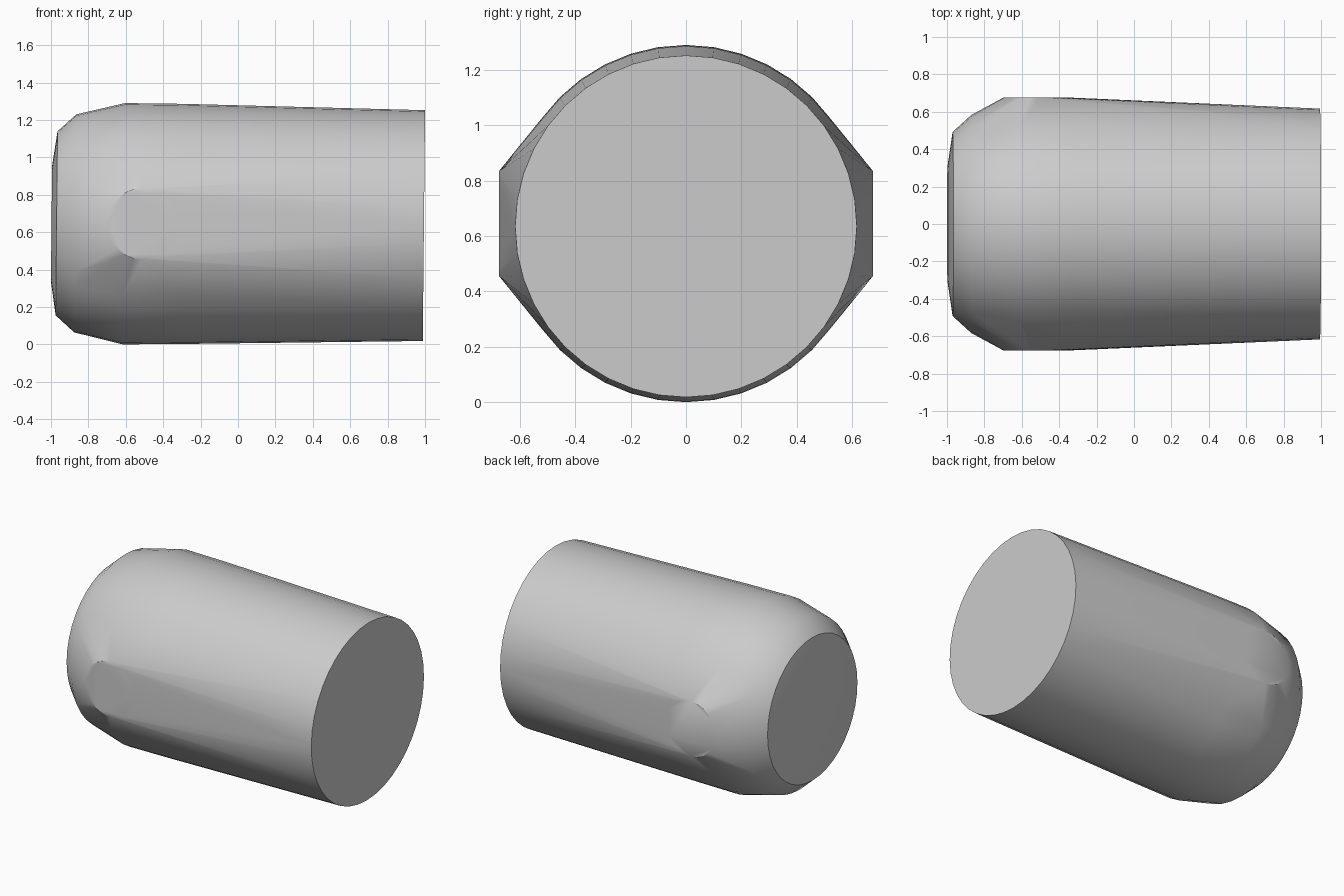
import bpy
import bmesh
import math

if "Cube" in bpy.data.objects:
    bpy.data.objects.remove(bpy.data.objects["Cube"], do_unlink=True)

AXIS_Z = 0.645
LEAN = 0.01  # slight tilt of the rings

# Single grey finish
grey = bpy.data.materials.new("plain_grey")
grey.use_nodes = True
colour = (0.6, 0.6, 0.6, 1.0)
grey.diffuse_color = colour
grey.node_tree.nodes["Principled BSDF"].inputs["Base Color"].default_value = colour

bm = bmesh.new()


def body_ring(x, radius, centre_z, sides=40):
    """Ring of points around the long axis."""
    for i in range(sides):
        a = math.tau * i / sides
        up = radius * math.cos(a)
        bm.verts.new((x + LEAN * up, radius * math.sin(a), centre_z + up))


def side_disc(y, x=-0.51, radius=0.19, sides=24):
    """Round boss outline that the shell is stretched over."""
    for i in range(sides):
        a = math.tau * i / sides
        bm.verts.new((x + radius * math.cos(a), y, AXIS_Z + radius * math.sin(a)))


# Tapered body with a rounded end: x, radius, centre height
profile = [
    (-0.997, 0.31, 0.645),
    (-0.97, 0.492, 0.647),
    (-0.87, 0.583, 0.647),
    (-0.61, 0.645, 0.645),
    (-0.3, 0.642, 0.644),
    (0.994, 0.617, 0.635),
]
for x, radius, z in profile:
    body_ring(x, radius, z)
for side in (-1, 1):
    side_disc(0.675 * side)

# Stretch one closed convex shell over the rings and discs
hull = bmesh.ops.convex_hull(bm, input=bm.verts[:])
loose = {v for v in hull["geom_interior"] + hull["geom_unused"]
         if isinstance(v, bmesh.types.BMVert) and not v.link_faces}
bmesh.ops.delete(bm, geom=list(loose), context="VERTS")
bmesh.ops.dissolve_limit(bm, angle_limit=math.radians(0.3),
                         verts=bm.verts[:], edges=bm.edges[:])
bmesh.ops.recalc_face_normals(bm, faces=bm.faces[:])

mesh = bpy.data.meshes.new("barrel_shell")
bm.to_mesh(mesh)
bm.free()
mesh.materials.append(grey)
shell = bpy.data.objects.new("barrel_shell", mesh)
bpy.context.collection.objects.link(shell)

# Smooth sides, crisp end rims
bpy.ops.object.select_all(action="DESELECT")
shell.select_set(True)
bpy.context.view_layer.objects.active = shell
bpy.ops.object.shade_smooth_by_angle(angle=math.radians(32))
